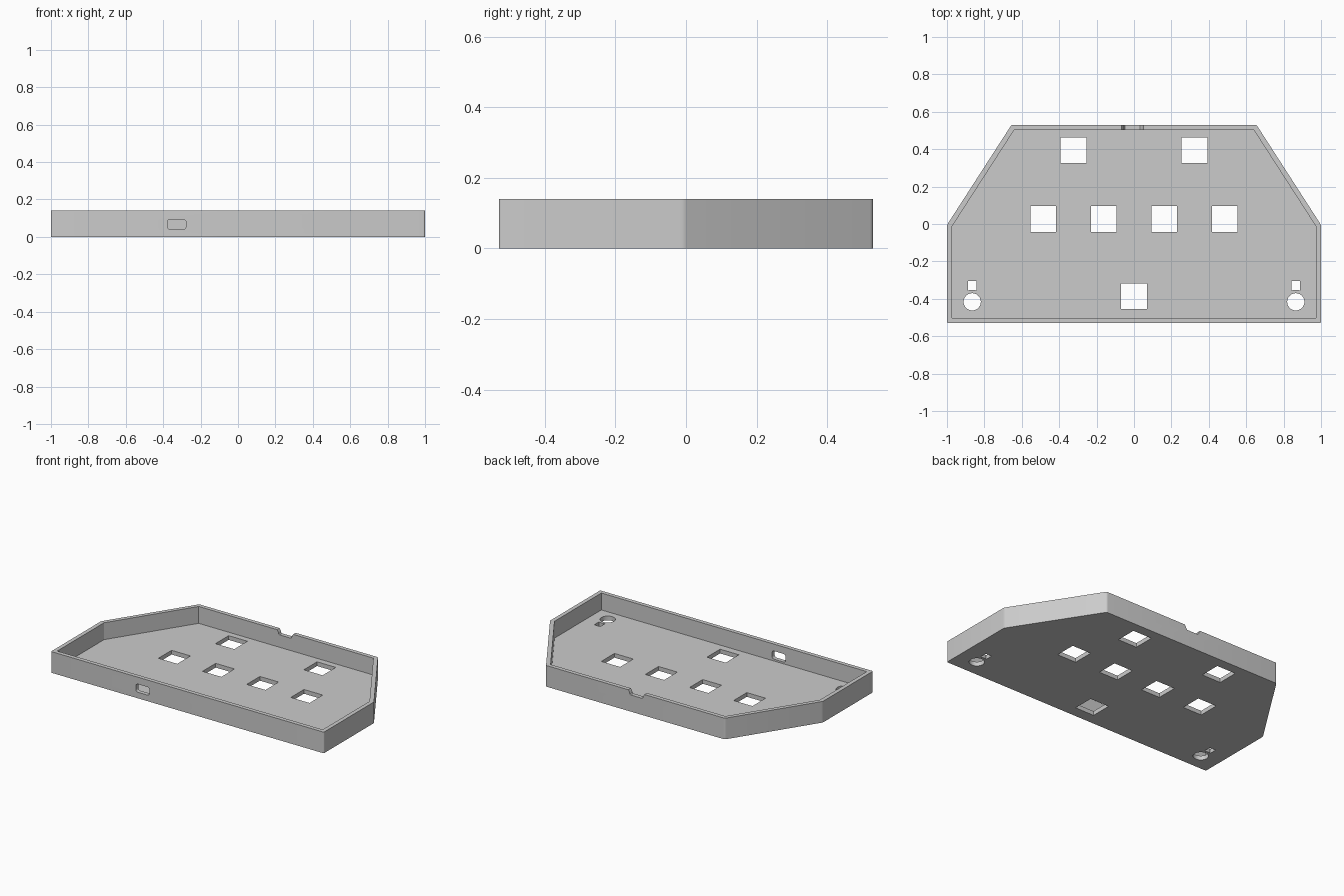
import bpy, bmesh, math
from mathutils import Vector

cube = bpy.data.objects.get("Cube")
if cube:
    bpy.data.objects.remove(cube, do_unlink=True)

HEIGHT, FLOOR, WALL = 0.14, 0.028, 0.027

grey = bpy.data.materials.new("matte grey")
grey.use_nodes = True
grey.diffuse_color = (0.6, 0.6, 0.6, 1)
grey.node_tree.nodes["Principled BSDF"].inputs["Base Color"].default_value = (0.6, 0.6, 0.6, 1)


def mirrored(right_half):
    """Complete an outline from its +x half."""
    return right_half + [(-x, y) for x, y in reversed(right_half)]


def rounded(points, size, steps=4):
    """Round every corner of an outline."""
    pts = [Vector(p) for p in points]
    out = []
    for i, p in enumerate(pts):
        a = p + (pts[i - 1] - p).normalized() * size
        b = p + (pts[(i + 1) % len(pts)] - p).normalized() * size
        for k in range(steps + 1):
            t = k / steps
            out.append(a * (1 - t) ** 2 + p * 2 * t * (1 - t) + b * t * t)
    return out


def inset(points, distance):
    """Move every edge of a counter-clockwise outline inward."""
    pts = [Vector(p) for p in points]
    out = []
    for i, p in enumerate(pts):
        d1 = (p - pts[i - 1]).normalized()
        d2 = (pts[(i + 1) % len(pts)] - p).normalized()
        n1, n2 = Vector((-d1.y, d1.x)), Vector((-d2.y, d2.x))
        out.append(p + (n1 + n2) * distance / (1 + n1.dot(n2)))
    return out


def rectangle(cx, cy, hx, hy):
    return [(cx - hx, cy - hy), (cx + hx, cy - hy), (cx + hx, cy + hy), (cx - hx, cy + hy)]


def arc(cx, cy, r, start, end, count):
    angles = [math.radians(start + (end - start) * i / count) for i in range(count + 1)]
    return [(cx + r * math.cos(a), cy + r * math.sin(a)) for a in angles]


def prism(name, outline, low, high, along_y=False):
    """Extrude an outline along z, or along y when it is drawn in x and z."""
    bm = bmesh.new()
    place = (lambda p: (p[0], low, p[1])) if along_y else (lambda p: (p[0], p[1], low))
    face = bm.faces.new([bm.verts.new(place(p)) for p in outline])
    top = bmesh.ops.extrude_face_region(bm, geom=[face])
    shift = (0, high - low, 0) if along_y else (0, 0, high - low)
    bmesh.ops.translate(bm, vec=shift, verts=[g for g in top["geom"] if isinstance(g, bmesh.types.BMVert)])
    bmesh.ops.recalc_face_normals(bm, faces=bm.faces)
    mesh = bpy.data.meshes.new(name)
    bm.to_mesh(mesh)
    bm.free()
    mesh.materials.append(grey)
    obj = bpy.data.objects.new(name, mesh)
    bpy.context.collection.objects.link(obj)
    return obj


# Tray body
outline = mirrored([(1, -0.53), (1, -0.005), (0.655, 0.53)])
outline = outline[-1:] + outline[:-1]
tray = prism("tray", rounded(outline, 0.01), 0, HEIGHT)

# Hollow interior
cutters = [prism("interior_cutter", inset(outline, WALL), FLOOR, 0.3)]

# Square switch openings through the floor
rows = {0.394: (-0.324, 0.324), 0.027: (-0.485, -0.162, 0.162, 0.485), -0.386: (0,)}
for y, columns in rows.items():
    for x in columns:
        cutters.append(prism("switch_cutter", rectangle(x, y, 0.069, 0.069), -0.1, 0.08))

# Round hole and small slot near each front corner
for x in (-0.865, 0.865):
    y = -0.416
    cutters.append(prism("round_cutter", arc(x, y, 0.046, 0, 360, 40)[:-1], -0.1, 0.08))
    slot = arc(x, y, 0.064, 110, 70, 6) + [(x + 0.022, -0.306), (x - 0.022, -0.306)]
    cutters.append(prism("slot_cutter", slot, -0.1, 0.08))

# Rounded port in the front wall
port = rounded(rectangle(-0.328, 0.067, 0.05, 0.027), 0.018)
cutters.append(prism("port_cutter", port, -0.7, -0.4, along_y=True))

# Shallow notch in the rear rim
half = [(0.04, 0.11), (0.047, 0.115), (0.051, 0.128), (0.059, 0.14), (0.059, 0.2)]
notch = [(x - 0.007, z) for x, z in mirrored(half)]
cutters.append(prism("notch_cutter", notch, 0.4, 0.7, along_y=True))

# Cut everything out of the tray
bpy.ops.object.select_all(action="DESELECT")
bpy.context.view_layer.objects.active = tray
tray.select_set(True)
for cutter in cutters:
    cutter.hide_render = True
    mod = tray.modifiers.new("cut", "BOOLEAN")
    mod.operation = "DIFFERENCE"
    mod.solver = "EXACT"
    mod.object = cutter
    bpy.ops.object.modifier_apply(modifier=mod.name)
    bpy.data.objects.remove(cutter, do_unlink=True)

bpy.ops.object.shade_smooth_by_angle(angle=math.radians(30))
